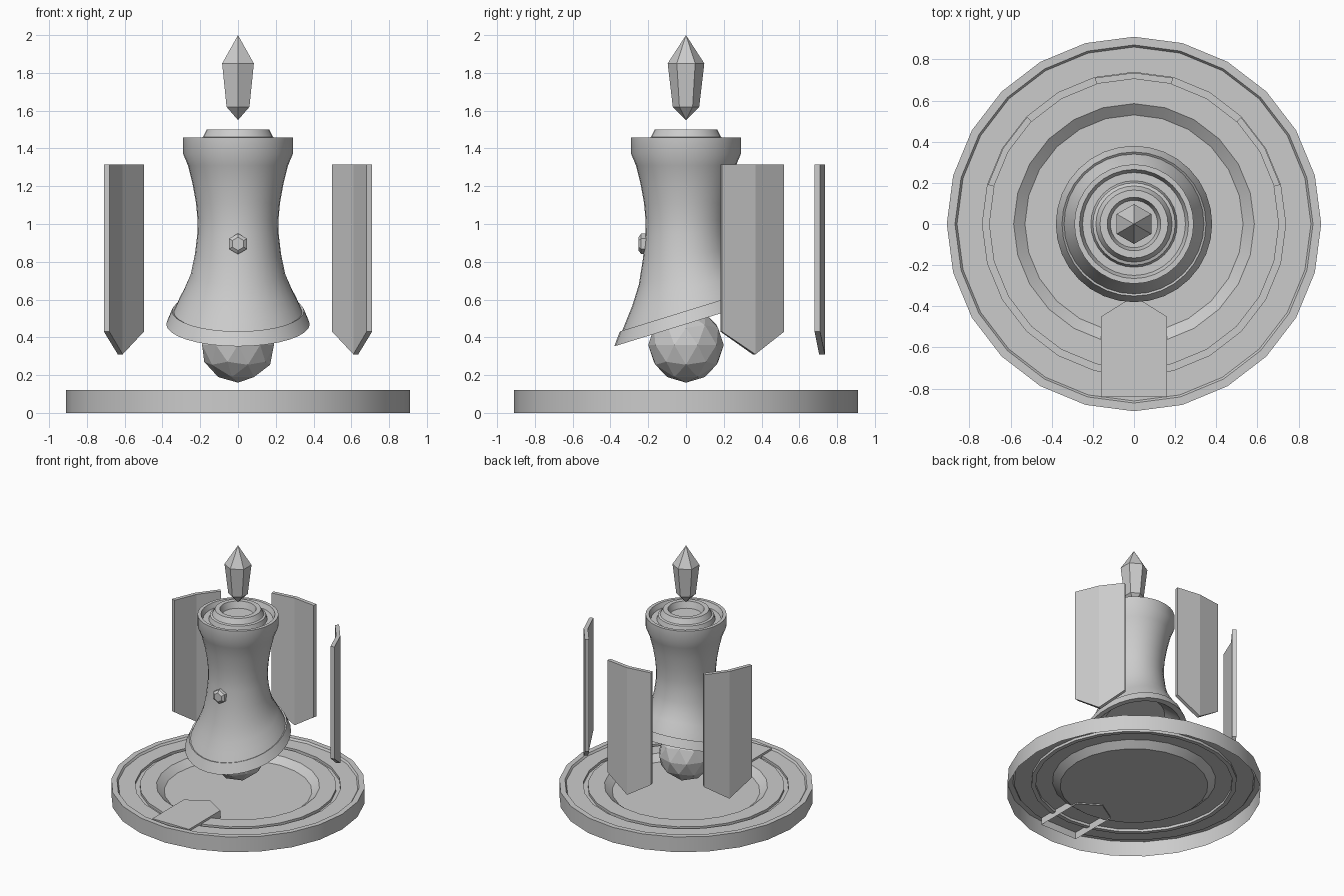
import bpy, bmesh, math

if "Cube" in bpy.data.objects:
    bpy.data.objects.remove(bpy.data.objects["Cube"])


def finish(name, bm, smooth=None):
    me = bpy.data.meshes.new(name)
    bm.to_mesh(me)
    bm.free()
    ob = bpy.data.objects.new(name, me)
    bpy.context.collection.objects.link(ob)
    if smooth:
        bpy.ops.object.select_all(action='DESELECT')
        ob.select_set(True)
        bpy.context.view_layer.objects.active = ob
        bpy.ops.object.shade_smooth_by_angle(angle=math.radians(smooth))
    return ob


def revolve(name, profile, sides, start=0.0, smooth=None, warp=None):
    """Spin (radius, height) points around z; radius 0 closes to a pole."""
    bm = bmesh.new()
    rings = []
    for r, z in profile:
        ring = []
        for i in range(sides):
            a = start + 2 * math.pi * i / sides
            ring.append(bm.verts.new((r * math.cos(a), r * math.sin(a), z)))
        rings.append(ring)
    for lo, hi in zip(rings, rings[1:]):
        for i in range(sides):
            k = (i + 1) % sides
            bm.faces.new((lo[i], lo[k], hi[k], hi[i]))
    bmesh.ops.remove_doubles(bm, verts=bm.verts, dist=1e-5)
    if warp:
        for v in bm.verts:
            v.co = warp(v.co)
    return finish(name, bm, smooth)


def prism(bm, outline, z0, z1, bottom=True):
    """Extrude a counter-clockwise xy outline from z0 to z1."""
    lo = [bm.verts.new((x, y, z0)) for x, y in outline]
    hi = [bm.verts.new((x, y, z1)) for x, y in outline]
    bm.faces.new(hi)
    if bottom:
        bm.faces.new(lo[::-1])
    for i in range(len(lo)):
        k = (i + 1) % len(lo)
        bm.faces.new((lo[i], lo[k], hi[k], hi[i]))


# Hollow base dish: rim, shelf, rail groove and sunken floor, open underneath
revolve("base_dish", [(.91, 0), (.91, .12), (.87, .12), (.86, .105), (.737, .105),
                      (.737, .085), (.705, .085), (.705, .105), (.585, .105),
                      (.53, .06), (0, .06)], 24, smooth=30)

# Pointed plate reaching inward from the front of the base
bm = bmesh.new()
prism(bm, [(-.16, -.84), (.16, -.84), (.16, -.45), (0, -.35), (-.16, -.45)],
      .05, .121, bottom=False)
finish("front_plate", bm)


# Bell-shaped body, lower end slanted upward toward the back
def slant(co):
    t = min(1, max(0, (1.0 - co.z) / .4))
    co.z += .31 * co.y * t * t * (3 - 2 * t)
    return co


revolve("bell_body", [(0, .6), (.22, .6), (.34, .475), (.38, .47), (.35, .54),
                      (.34, .535), (.315, .59), (.285, .65), (.25, .735), (.228, .84),
                      (.215, .95), (.214, 1.02), (.222, 1.11), (.24, 1.21), (.265, 1.31),
                      (.29, 1.37), (.29, 1.457), (.265, 1.457), (.25, 1.42), (.21, 1.42),
                      (.2, 1.455), (.185, 1.46), (.165, 1.5), (.13, 1.5), (.115, 1.45),
                      (0, 1.45)], 32, smooth=25, warp=slant)

# Faceted ball under the bell
bm = bmesh.new()
bmesh.ops.create_icosphere(bm, subdivisions=2, radius=.2)
bmesh.ops.translate(bm, verts=bm.verts, vec=(0, 0, .36))
finish("core_ball", bm)

# Floating hexagonal crystal
revolve("top_crystal", [(0, 1.55), (.07, 1.62), (.097, 1.85), (0, 2.0)], 6,
        start=math.pi / 2)

# Hexagonal stud on the front of the bell
stud = revolve("front_stud", [(.055, 0), (.055, .05), (.035, .065), (0, .065)], 6,
               start=math.pi / 2)
stud.rotation_euler = (math.pi / 2, 0, 0)
stud.location = (0, -.187, .895)

# Three floating curved panels with pointed lower ends
for label, centre in (("right", 30), ("back", 90), ("left", 150)):
    bm = bmesh.new()
    cols = []
    for step, low in ((-15, .43), (0, .31), (15, .43)):
        a = math.radians(centre + step)
        c, s = math.cos(a), math.sin(a)
        cols.append([bm.verts.new((r * c, r * s, z)) for r, z in
                     ((.705, low), (.735, low), (.735, 1.315), (.705, 1.315))])
    for a, b in zip(cols, cols[1:]):
        for i in range(4):
            k = (i + 1) % 4
            bm.faces.new((a[i], b[i], b[k], a[k]))
    bm.faces.new(cols[0])
    bm.faces.new(cols[-1][::-1])
    bmesh.ops.recalc_face_normals(bm, faces=bm.faces)
    finish(label + "_panel", bm)
